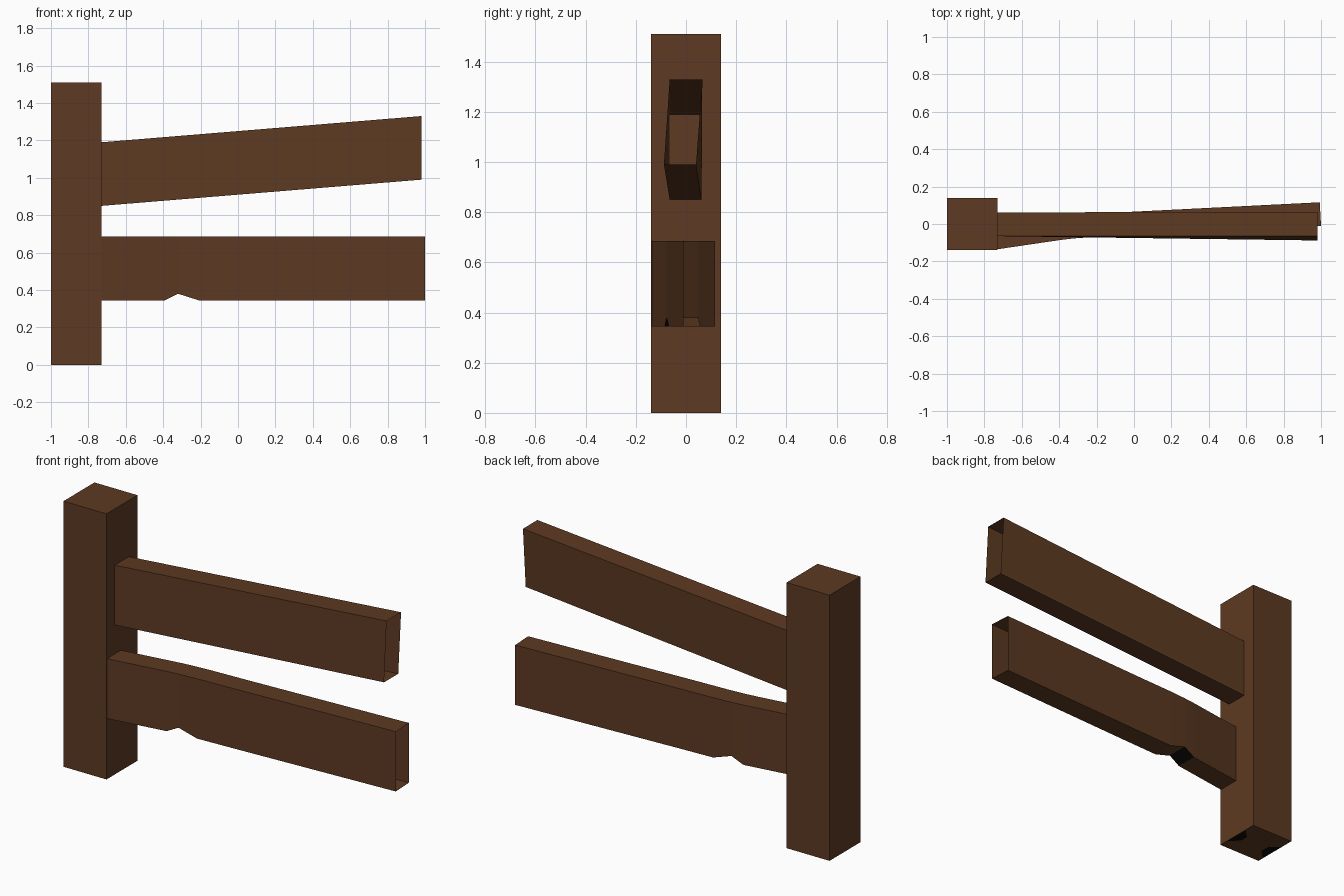
import bpy, bmesh

if "Cube" in bpy.data.objects:
    bpy.data.objects.remove(bpy.data.objects["Cube"])


def material(name, rgb):
    m = bpy.data.materials.new(name)
    m.diffuse_color = (*rgb, 1)
    m.use_nodes = True
    m.node_tree.nodes["Principled BSDF"].inputs["Base Color"].default_value = m.diffuse_color
    return m


wood = material("brown_wood", (0.110, 0.042, 0.016))
dark = material("dark_chipped_wood", (0.004, 0.003, 0.002))


def loft(name, sections, capped=False, dark_walls=()):
    """Join four-cornered sections; dark_walls holds (span, side) pairs."""
    bm = bmesh.new()
    rings = [[bm.verts.new(p) for p in s] for s in sections]
    for i, (a, b) in enumerate(zip(rings, rings[1:])):
        for k in range(4):
            j = (k + 1) % 4
            f = bm.faces.new((a[k], a[j], b[j], b[k]))
            f.material_index = int((i, k) in dark_walls)
    if capped:
        bm.faces.new(rings[0])
        bm.faces.new(rings[-1])
    bmesh.ops.recalc_face_normals(bm, faces=bm.faces[:])
    # open tubes: make sure the outside is the front of the faces
    if not capped:
        f = min(bm.faces, key=lambda f: f.calc_center_median().y)
        if f.normal.y > 0:
            bmesh.ops.reverse_faces(bm, faces=bm.faces[:])
    me = bpy.data.meshes.new(name)
    bm.to_mesh(me)
    bm.free()
    me.materials.append(wood)
    me.materials.append(dark)
    ob = bpy.data.objects.new(name, me)
    bpy.context.collection.objects.link(ob)
    return ob


# Square post
post_ring = [(-1, -0.139), (-0.73, -0.139), (-0.73, 0.139), (-1, 0.139)]
loft("post", [[(x, y, z) for x, y in post_ring] for z in (0, 1.51)], capped=True)

# Dark chips on the underside of the post
for name, x0, x1, y0, y1 in (("post_chip_right", -0.732, -0.785, -0.08, 0.07),
                             ("post_chip_left", -0.998, -0.945, -0.10, 0.06)):
    chip = [(x0, y0), (x0, y1), (x1, y1 - 0.05), (x1, y0 + 0.05)]
    loft(name, [[(x, y, z) for x, y in chip] for z in (-0.001, 0.002)],
         capped=True, dark_walls=())
    bpy.data.objects[name].data.materials[0] = dark

# Upper rail: open tube, rising and twisting slightly towards its free end
loft("upper_rail", [
    [(-0.73, -0.065, 0.85), (-0.73, 0.062, 0.85),
     (-0.73, 0.062, 1.19), (-0.73, -0.065, 1.19)],
    [(0.98, -0.088, 0.99), (0.98, 0.04, 0.99),
     (0.98, 0.065, 1.33), (0.98, -0.065, 1.33)],
])

# Lower rail: open tube, gently bent, with a notch in its bottom edge
stations = [(-0.73, -0.135, 0.345), (-0.39, -0.085, 0.345),
            (-0.32, -0.077, 0.38), (-0.21, -0.069, 0.345),
            (0.0, -0.06, 0.345), (1.0, -0.01, 0.345)]
sections = []
for x, y, z in stations:
    xb = x - 0.007 if x == 1.0 else x
    sections.append([(x, y, z), (xb, y + 0.126, z),
                     (xb, y + 0.126, 0.685), (x, y, 0.685)])
loft("lower_rail", sections, dark_walls={(1, 0)})
